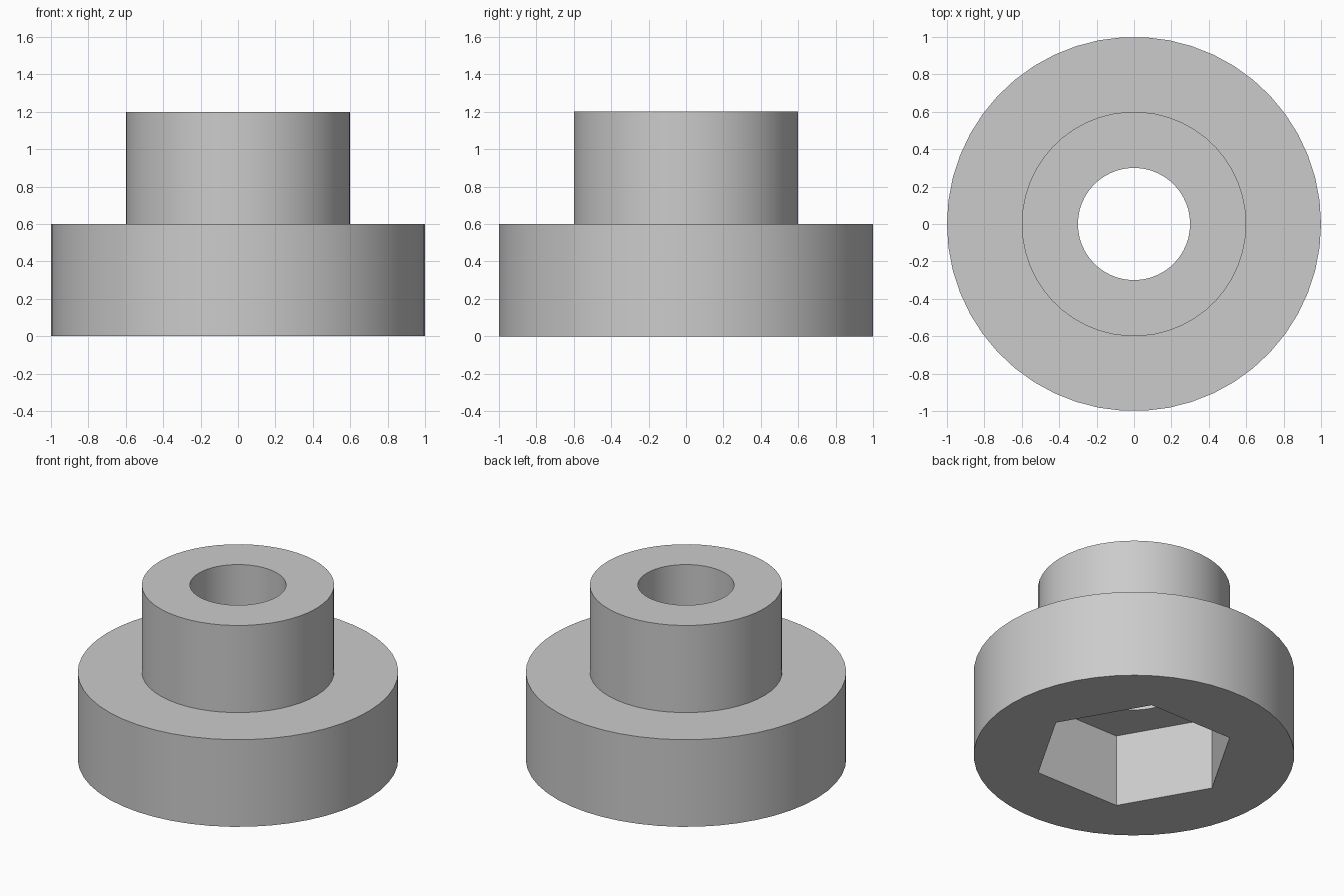
import bpy
import bmesh
from math import cos, sin, tau, radians

cube = bpy.data.objects.get("Cube")
if cube:
    bpy.data.objects.remove(cube, do_unlink=True)

SIDES = 50
bm = bmesh.new()


def ring(radius, z, sides=SIDES):
    """Closed loop of edges with its first corner on +x."""
    verts = [bm.verts.new((radius * cos(tau * i / sides),
                           radius * sin(tau * i / sides), z))
             for i in range(sides)]
    return [bm.edges.new((verts[i - 1], verts[i])) for i in range(sides)]


def wall(loop_a, loop_b):
    bmesh.ops.bridge_loops(bm, edges=loop_a + loop_b)


def flat_ring(outer, inner):
    """Fill a level face between two loops of any side count."""
    bmesh.ops.triangle_fill(bm, edges=outer + inner, use_beauty=True,
                            normal=(0, 0, 1))


# Outer flange and narrower neck
flange_bottom, flange_top = ring(1.0, 0), ring(1.0, 0.6)
neck_bottom, neck_top = ring(0.6, 0.6), ring(0.6, 1.2)
# Round bore and hexagonal pocket
bore_top, bore_bottom = ring(0.3, 1.2), ring(0.3, 0.5)
hex_top, hex_bottom = ring(0.635, 0.5, 6), ring(0.635, 0, 6)

wall(flange_bottom, flange_top)
wall(flange_top, neck_bottom)
wall(neck_bottom, neck_top)
wall(neck_top, bore_top)
wall(bore_top, bore_bottom)
flat_ring(hex_top, bore_bottom)
wall(hex_top, hex_bottom)
flat_ring(flange_bottom, hex_bottom)

bmesh.ops.recalc_face_normals(bm, faces=bm.faces)
# Merge the flat filled faces where possible
bmesh.ops.dissolve_limit(bm, angle_limit=radians(1), verts=[],
                         edges=[e for e in bm.edges if e.is_manifold
                                and all(len(f.verts) == 3 for f in e.link_faces)])

mesh = bpy.data.meshes.new("flanged_bushing")
bm.to_mesh(mesh)
bm.free()
body = bpy.data.objects.new("flanged_bushing", mesh)
bpy.context.collection.objects.link(body)

# Plain grey finish
grey = bpy.data.materials.new("plain_grey")
grey.use_nodes = True
colour = (0.6, 0.6, 0.6, 1)
grey.diffuse_color = colour
grey.node_tree.nodes["Principled BSDF"].inputs["Base Color"].default_value = colour
mesh.materials.append(grey)

# Smooth round walls with crisp rims
bpy.ops.object.select_all(action='DESELECT')
body.select_set(True)
bpy.context.view_layer.objects.active = body
bpy.ops.object.shade_smooth_by_angle(angle=radians(30))
